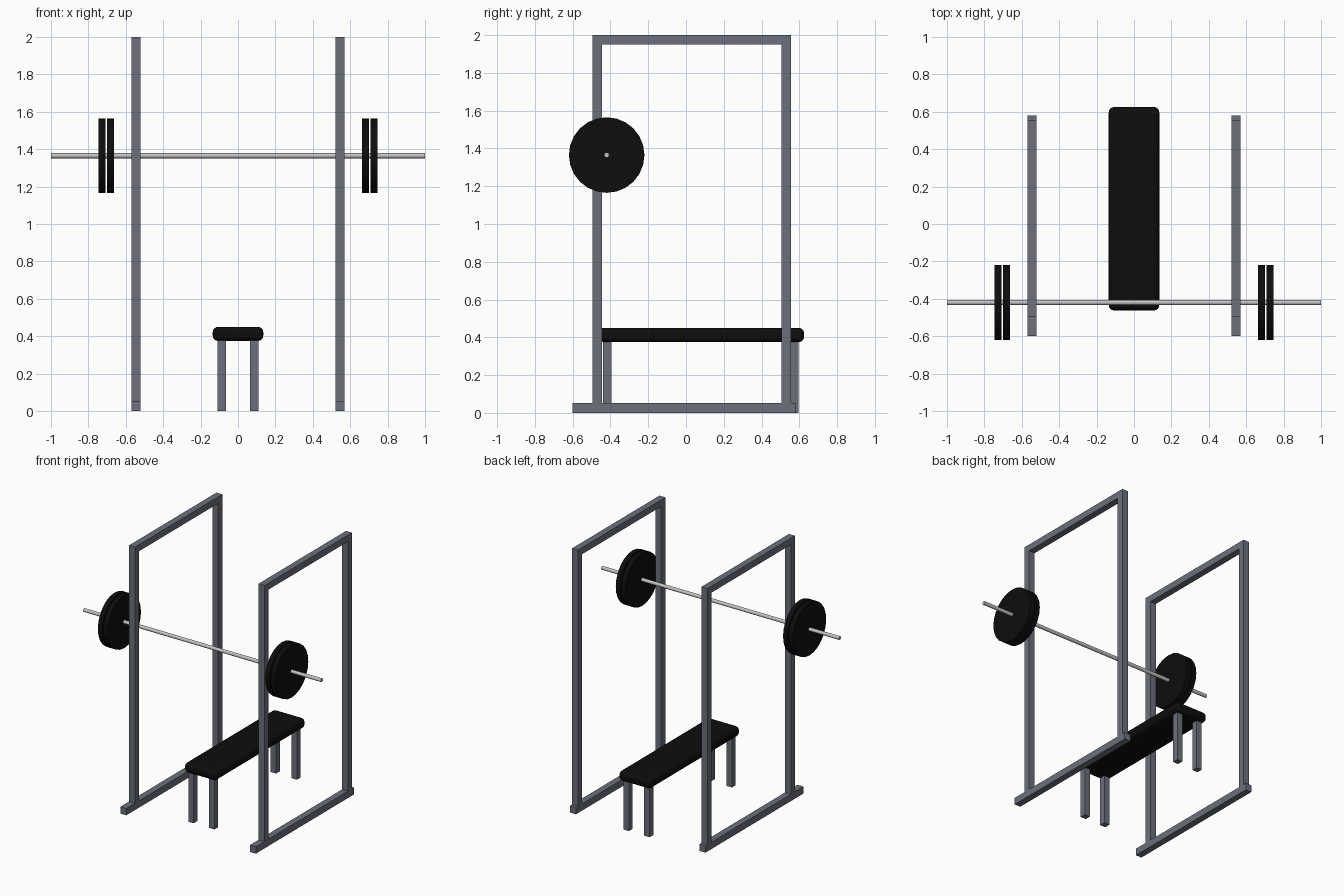
import bpy
import math

cube = bpy.data.objects.get("Cube")
if cube:
    bpy.data.objects.remove(cube, do_unlink=True)


def material(name, color, metallic=0.0):
    m = bpy.data.materials.new(name)
    m.use_nodes = True
    m.diffuse_color = (*color, 1)
    bsdf = m.node_tree.nodes["Principled BSDF"]
    bsdf.inputs["Base Color"].default_value = (*color, 1)
    bsdf.inputs["Roughness"].default_value = 0.5
    return m


steel = material("slate_steel", (0.15, 0.16, 0.195))
chrome = material("bar_silver", (0.55, 0.55, 0.55))
black = material("matte_black", (0.004, 0.004, 0.004))


def box(name, x, y, z, mat):
    """Box from (low, high) ranges on each axis."""
    ranges = (x, y, z)
    bpy.ops.mesh.primitive_cube_add(size=1, location=[sum(r) / 2 for r in ranges])
    ob = bpy.context.object
    ob.name = name
    ob.scale = [r[1] - r[0] for r in ranges]
    bpy.ops.object.transform_apply(location=False, rotation=False, scale=True)
    ob.data.materials.append(mat)
    return ob


def disc(name, x, radius, width, sides, mat):
    """Cylinder along the bar axis."""
    bpy.ops.mesh.primitive_cylinder_add(
        vertices=sides, radius=radius, depth=width,
        location=(x, BAR_Y, BAR_Z), rotation=(0, math.pi / 2, 0))
    ob = bpy.context.object
    ob.name = name
    ob.data.materials.append(mat)
    return ob


BAR_Y, BAR_Z = -0.42, 1.365
FRONT, REAR = (-0.495, -0.445), (0.505, 0.555)

for side, s in (("left", 1), ("right", -1)):
    # Rack side frame
    x = sorted((s * 0.52, s * 0.57))
    box(f"{side}_base_rail", x, (-0.6, 0.58), (0, 0.052), steel)
    box(f"{side}_front_post", x, FRONT, (0.052, 1.95), steel)
    box(f"{side}_rear_post", x, REAR, (0.052, 1.95), steel)
    box(f"{side}_top_rail", x, (FRONT[0], REAR[1]), (1.95, 2), steel)

    # Bench legs
    x = sorted((s * 0.065, s * 0.11))
    box(f"{side}_front_bench_leg", x, (-0.44, -0.395), (0, 0.39), steel)
    box(f"{side}_rear_bench_leg", x, (0.55, 0.595), (0, 0.39), steel)

    # Weight plates
    for label, px in (("inner", 0.681), ("outer", 0.727)):
        disc(f"{side}_{label}_weight_plate", s * px, 0.2, 0.037, 24, black)

# Padded bench top
pad = box("bench_pad", (-0.135, 0.135), (-0.462, 0.625), (0.375, 0.45), black)
bevel = pad.modifiers.new("soft_edges", "BEVEL")
bevel.width = 0.028
bevel.segments = 4
bpy.ops.object.shade_smooth_by_angle(angle=math.radians(40))

# Barbell
disc("barbell_bar", 0, 0.0135, 2, 16, chrome)
bpy.ops.object.shade_smooth_by_angle(angle=math.radians(40))
